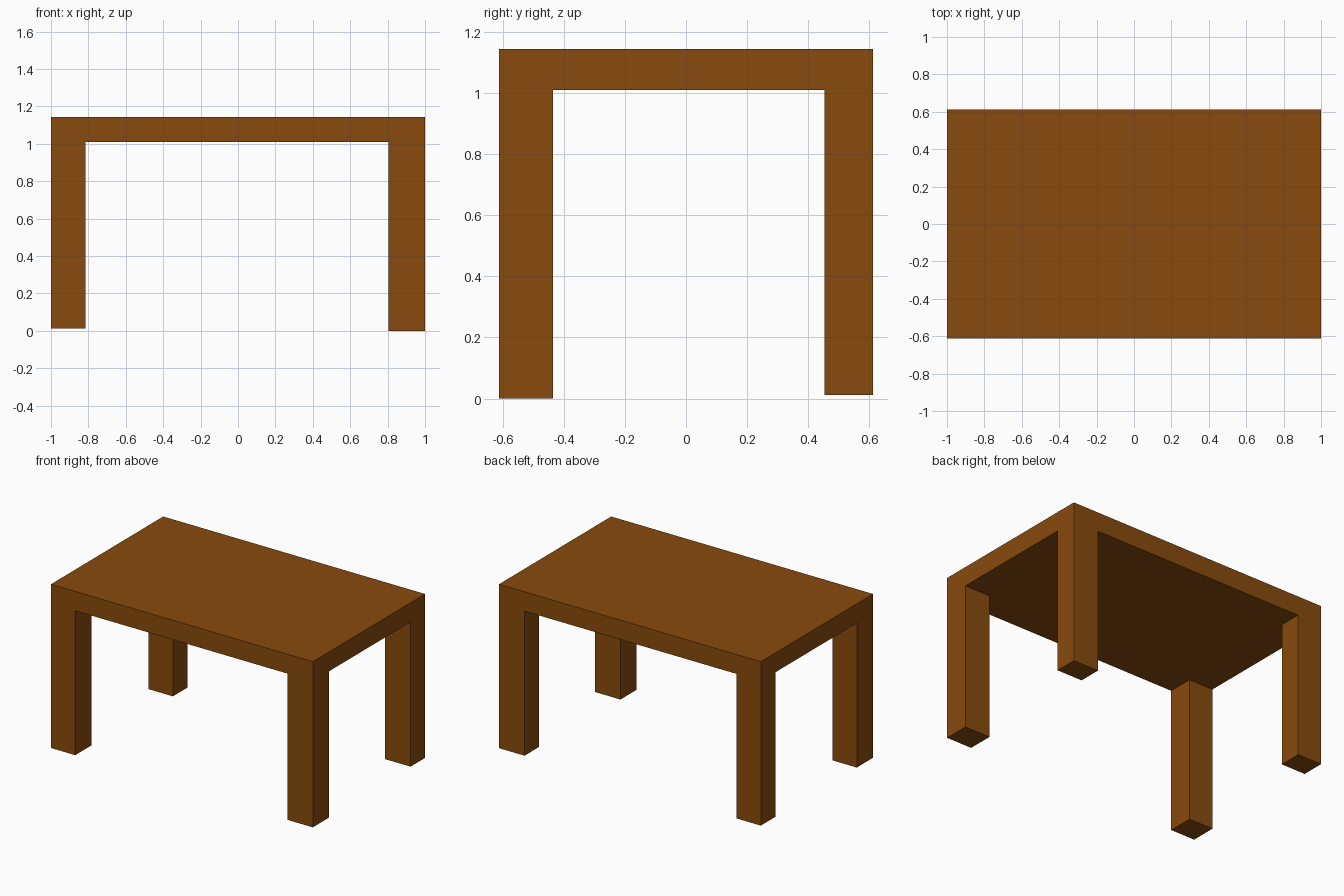
import bpy
import bmesh
import math

if "Cube" in bpy.data.objects:
    bpy.data.objects.remove(bpy.data.objects["Cube"])

# Cut lines of the table plan and the heights of the slab
XS = (-1.0, -0.815, 0.805, 1.0)
YS = (-0.612, -0.435, 0.454, 0.612)
UNDERSIDE, TOP = 1.01, 1.144
# Foot height of each leg by (column, row); the front right leg is longest
FEET = {(0, 0): 0.013, (2, 0): 0.0, (0, 2): 0.012, (2, 2): 0.012}

bm = bmesh.new()


def extrude_to(faces, z):
    """Extrude faces vertically and move the new cap to height z."""
    result = bmesh.ops.extrude_face_region(bm, geom=faces)["geom"]
    for v in result:
        if isinstance(v, bmesh.types.BMVert):
            v.co.z = z
    bmesh.ops.delete(bm, geom=[f for f in faces if f.is_valid], context='FACES_ONLY')


# Tabletop: underside grid plus one top sheet, joined by the rim
grid = [[bm.verts.new((x, y, UNDERSIDE)) for y in YS] for x in XS]
upper = [[bm.verts.new((x, y, TOP)) for y in YS] for x in XS]
cells = {}
for i in range(3):
    for j in range(3):
        ring = ((i, j), (i, j + 1), (i + 1, j + 1), (i + 1, j))
        cells[i, j] = bm.faces.new([grid[a][b] for a, b in ring])
        bm.faces.new([upper[a][b] for a, b in reversed(ring)])
outline = ([(i, 0) for i in range(3)] + [(3, j) for j in range(3)]
           + [(i, 3) for i in range(3, 0, -1)] + [(0, j) for j in range(3, 0, -1)])
for (a, b), (c, d) in zip(outline, outline[1:] + outline[:1]):
    bm.faces.new((grid[a][b], grid[c][d], upper[c][d], upper[a][b]))

# Legs: pull the corner cells down, flush with the rim
for key, foot in FEET.items():
    extrude_to([cells[key]], foot)

# Merge coplanar faces and tidy normals
bmesh.ops.dissolve_limit(bm, angle_limit=math.radians(1), verts=bm.verts, edges=bm.edges)
bmesh.ops.recalc_face_normals(bm, faces=bm.faces)

mesh = bpy.data.meshes.new("table")
bm.to_mesh(mesh)
bm.free()
table = bpy.data.objects.new("table", mesh)
bpy.context.collection.objects.link(table)

# Brown wood
wood = bpy.data.materials.new("brown_wood")
wood.diffuse_color = (0.25, 0.07, 0.004, 1.0)
wood.use_nodes = True
wood.node_tree.nodes["Principled BSDF"].inputs["Base Color"].default_value = wood.diffuse_color
mesh.materials.append(wood)
